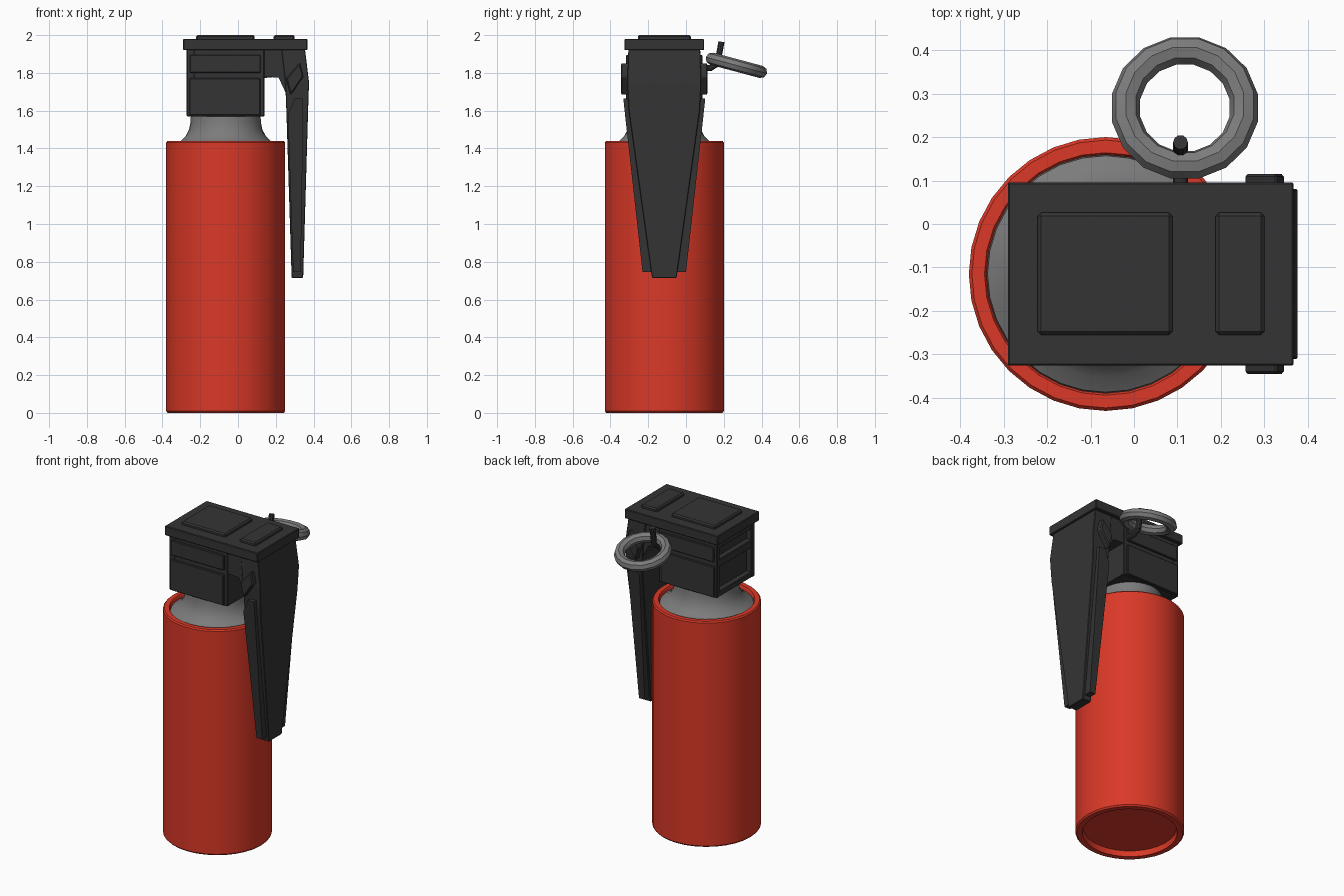
import bpy, bmesh, math
from mathutils import Vector

if "Cube" in bpy.data.objects:
    bpy.data.objects.remove(bpy.data.objects["Cube"])

CX, CY = -0.065, -0.115   # axis of the canister and mid-plane of the head


def mat(name, col):
    m = bpy.data.materials.new(name)
    m.diffuse_color = (*col, 1)
    m.use_nodes = True
    m.node_tree.nodes["Principled BSDF"].inputs["Base Color"].default_value = m.diffuse_color
    return m


RED = mat("red_paint", (0.70, 0.04, 0.02))
DARK = mat("dark_plastic", (0.034, 0.034, 0.034))
GREY = mat("grey_metal", (0.20, 0.20, 0.20))


def finish(name, bm, material, bevel=0, smooth=False):
    bmesh.ops.recalc_face_normals(bm, faces=bm.faces)
    me = bpy.data.meshes.new(name)
    bm.to_mesh(me)
    bm.free()
    me.materials.append(material)
    ob = bpy.data.objects.new(name, me)
    bpy.context.collection.objects.link(ob)
    if bevel:
        mod = ob.modifiers.new("bevel", 'BEVEL')
        mod.width, mod.segments = bevel, 1
    if smooth:
        bpy.ops.object.select_all(action='DESELECT')
        bpy.context.view_layer.objects.active = ob
        ob.select_set(True)
        bpy.ops.object.shade_smooth_by_angle(angle=math.radians(35))
    return ob


def loft(name, rings, material, cap=True, closed=False, bevel=0, smooth=False):
    """Skin a list of equal-length point rings."""
    bm = bmesh.new()
    vs = [[bm.verts.new(p) for p in r] for r in rings]
    n = len(vs[0])
    pairs = list(zip(vs, vs[1:])) + ([(vs[-1], vs[0])] if closed else [])
    for a, b in pairs:
        for i in range(n):
            j = (i + 1) % n
            bm.faces.new((a[i], a[j], b[j], b[i]))
    if cap and not closed:
        bm.faces.new(vs[0])
        bm.faces.new(vs[-1])
    return finish(name, bm, material, bevel, smooth)


def box(name, x, y, z, bevel=0.004):
    rings = [[(x[0], y[0], h), (x[1], y[0], h), (x[1], y[1], h), (x[0], y[1], h)] for h in z]
    return loft(name, rings, DARK, bevel=bevel)


def lathe(name, profile, material):
    rings = [[(CX + r * math.cos(i * math.tau / 32), CY + r * math.sin(i * math.tau / 32), z)
              for i in range(32)] for r, z in profile]
    return loft(name, rings, material, smooth=True)


def tapered(name, stations, bevel=0):
    """Symmetric bar along z from (z, x0, x1, half width) stations."""
    rings = [[(a, CY - w, z), (b, CY - w, z), (b, CY + w, z), (a, CY + w, z)]
             for z, a, b, w in stations]
    return loft(name, rings, DARK, bevel=bevel)


def prism(name, pts, y0, y1, bevel=0):
    return loft(name, [[(x, y, z) for x, z in pts] for y in (y0, y1)], DARK, bevel=bevel)


# Red canister with recessed ends
lathe("canister", [(0.27, 0.035), (0.275, 0.0), (0.307, 0.0), (0.315, 0.009), (0.315, 1.432),
                   (0.308, 1.44), (0.279, 1.44), (0.274, 1.432), (0.274, 1.40)], RED)

# Grey neck with concave flare
lathe("neck", [(0.274, 1.40), (0.272, 1.418), (0.238, 1.44), (0.212, 1.465),
               (0.194, 1.50), (0.186, 1.54), (0.184, 1.60)], GREY)

# Head: core block and frame around the two slots on its left end
H = 0.19
box("head_core", (-0.235, 0.14), (CY - H, CY + H), (1.57, 1.93))
for s in (-1, 1):
    ys = sorted((CY + s * H, CY + s * (H - 0.03)))
    box("head_end_wall", (-0.272, -0.23), ys, (1.57, 1.93))
for z in ((1.57, 1.605), (1.76, 1.81), (1.88, 1.93)):
    box("head_end_bar", (-0.27, -0.23), (CY - H + 0.01, CY + H - 0.01), z)

# Raised panels on both sides of the head
for s in (-1, 1):
    ys = sorted((CY + s * (H - 0.01), CY + s * (H + 0.012)))
    box("head_lower_panel", (-0.258, 0.118), ys, (1.575, 1.772))
    box("head_upper_panel", (-0.255, 0.12), ys, (1.80, 1.895))

# Lid with two raised plates
box("lid", (-0.29, 0.367), (-0.326, 0.096), (1.92, 1.98))
box("lid_large_plate", (-0.222, 0.088), (-0.255, 0.026), (1.97, 2.0), 0.008)
box("lid_small_plate", (0.188, 0.30), (-0.255, 0.026), (1.97, 2.0), 0.008)

# Lever: arm under the lid, tapered handle, side flanges, hinge lugs
prism("lever_arm", [(0.13, 1.78), (0.215, 1.775), (0.25, 1.70), (0.34, 1.70), (0.35, 1.93), (0.13, 1.93)],
      CY - 0.186, CY + 0.186)
tapered("lever_handle", [(0.715, 0.284, 0.345, 0.065), (1.60, 0.256, 0.371, 0.188),
                         (1.75, 0.25, 0.376, 0.196), (1.93, 0.23, 0.354, 0.19)], 0.003)
tapered("lever_flange", [(0.745, 0.292, 0.332, 0.115), (1.58, 0.264, 0.345, 0.208),
                         (1.665, 0.30, 0.345, 0.217)])
for s in (-1, 1):
    prism("hinge_lug", [(0.255, 1.77), (0.328, 1.855), (0.346, 1.78), (0.278, 1.68)],
          CY + s * 0.18, CY + s * 0.23, 0.006)

# Pull ring, tilted down away from the head
tilt = math.radians(-15)
rings = []
for i in range(16):
    a = (i + 0.5) * math.tau / 16
    ring = []
    for j in range(8):
        b = j * math.tau / 8
        r, h = 0.138 + 0.033 * math.cos(b), 0.033 * math.sin(b)
        x, y = r * math.cos(a), r * math.sin(a)
        ring.append((0.117 + x, 0.267 + y * math.cos(tilt) - h * math.sin(tilt),
                     1.84 + y * math.sin(tilt) + h * math.cos(tilt)))
    rings.append(ring)
loft("pull_ring", rings, GREY, closed=True, smooth=True)

# Bent safety pin running from the head up through the ring
path = [(0.05, 1.825), (0.13, 1.825), (0.165, 1.845), (0.188, 1.965)]
rings = []
for k, (y, z) in enumerate(path):
    p, q = path[max(k - 1, 0)], path[min(k + 1, 3)]
    t = Vector((0, q[0] - p[0], q[1] - p[1])).normalized()
    u = Vector((1, 0, 0))
    v = t.cross(u)
    rings.append([Vector((0.107, y, z)) + 0.017 * (u * math.cos(c * math.tau / 10) + v * math.sin(c * math.tau / 10))
                  for c in range(10)])
loft("safety_pin", rings, DARK, smooth=True)
